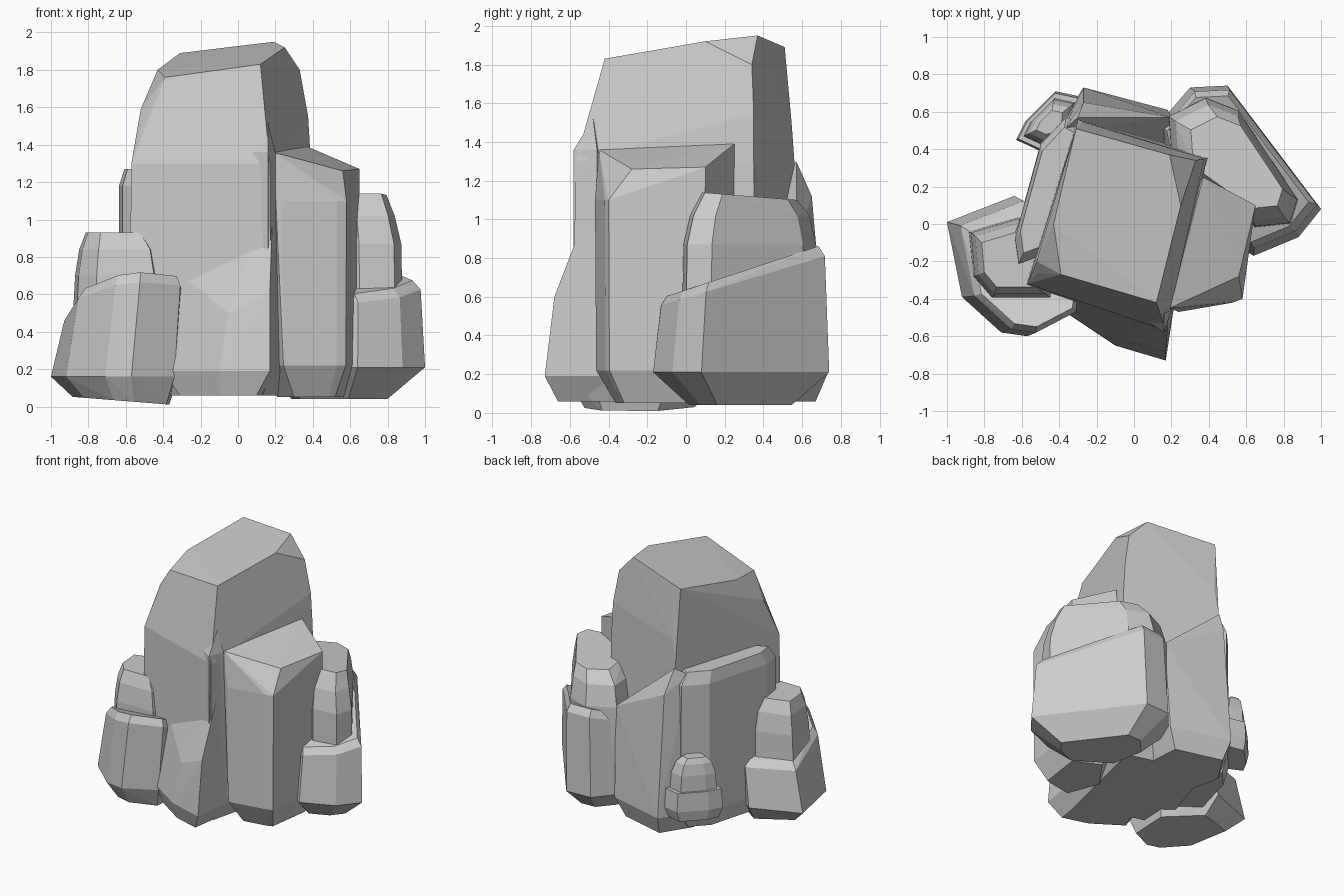
import bpy, bmesh, math


def rock(name, foot, levels, extra=()):
    """Faceted boulder: hull of a footprint repeated at levels
    (z, scale, dx, dy, tilt_x, tilt_y), plus optional extra corner points."""
    cx = sum(p[0] for p in foot) / len(foot)
    cy = sum(p[1] for p in foot) / len(foot)
    bm = bmesh.new()
    for level in levels:
        z, s, dx, dy, tx, ty = (tuple(level) + (0,) * 6)[:6]
        for x, y in foot:
            ox, oy = (x - cx) * s, (y - cy) * s
            bm.verts.new((cx + ox + dx, cy + oy + dy, z + tx * ox + ty * oy))
    for p in extra:
        bm.verts.new(p)
    hull = bmesh.ops.convex_hull(bm, input=bm.verts[:])
    loose = {g for g in hull["geom_interior"] + hull["geom_unused"]
             if isinstance(g, bmesh.types.BMVert)}
    bmesh.ops.delete(bm, geom=list(loose), context='VERTS')
    bmesh.ops.dissolve_limit(bm, angle_limit=math.radians(2),
                             verts=bm.verts[:], edges=bm.edges[:])
    bmesh.ops.recalc_face_normals(bm, faces=bm.faces[:])
    me = bpy.data.meshes.new(name)
    bm.to_mesh(me)
    bm.free()
    ob = bpy.data.objects.new(name, me)
    bpy.context.collection.objects.link(ob)
    return ob


# Tall central column with a chipped, sloping crown
rock("main_column",
     [(-.57, -.32), (.17, -.57), (.39, .35), (-.30, .56)],
     [(.06, .85), (.2, 1.03), (1.3, 1), (1.5, .92, .01, .03)],
     [(-.39, -.27, 1.76), (.12, -.42, 1.83), (.25, .1, 1.92), (.19, .37, 1.95),
      (.33, .34, 1.8), (-.31, .51, 1.89), (-.43, .0, 1.8),
      (-.52, -.2, 1.59), (.375, .35, 1.55)])

# Slabs leaning on the column
rock("front_slab",
     [(-.40, -.45), (-.1, -.65), (.17, -.73), (.22, -.4), (-.3, -.2)],
     [(.06, .72), (.19, 1)],
     [(.17, -.68, .6), (.18, -.59, .77), (-.05, -.62, .5), (-.3, -.4, .7),
      (.19, -.45, 1.2)])
rock("left_slab",
     [(-.64, -.08), (-.62, -.22), (-.3, -.1), (-.2, .5), (-.36, .58), (-.5, .43)],
     [(.08, .82), (.2, 1), (1.18, .98), (1.27, .84)])
rock("back_slab",
     [(-.27, .73), (.18, .61), (.2, .3), (-.4, .2), (-.45, .45)],
     [(.06, .78), (.2, 1)],
     [(-.3, .57, 1.3), (-.38, .5, 1.25), (-.27, .65, 1.12), (.2, .57, .88)])
rock("edge_chip",
     [(.07, -.52), (.16, -.58), (.20, -.46), (.1, -.4)],
     [(.6, 1.02), (1.36, 1)], [(.16, -.48, 1.52)])

# Shorter column at the front right
rock("right_column",
     [(.24, -.47), (.53, -.42), (.58, -.40), (.65, .1), (.35, .25), (.1, -.1)],
     [(.05, .64), (.22, .98), (1.1, 1)],
     [(.19, -.45, 1.36), (.37, .25, 1.39), (.65, .1, 1.27), (.56, -.28, 1.26),
      (.3, -.42, 1.28)])

# Stacked boulder at the back right
rock("right_boulder_lower",
     [(1, .08), (.88, -.07), (.64, -.17), (.2, .1), (.12, .52), (.3, .73), (.5, .74)],
     [(.04, .58), (.21, 1), (.68, .93, .01, .01, 0, .3),
      (.73, .86, 0, .01, 0, .33)])
rock("right_boulder_upper",
     [(.88, .13), (.84, 0), (.65, -.02), (.2, .3), (.18, .58), (.38, .68), (.56, .61)],
     [(.5, 1), (.87, .98), (1.02, .88), (1.12, .7, .02, 0, 0, -.08)])

# Stacked boulder at the front left
rock("left_boulder_lower",
     [(-1, .01), (-.92, -.39), (-.71, -.58), (-.57, -.6), (-.34, -.48),
      (-.32, -.1), (-.64, .15)],
     [(.03, .76, .03, 0, -.08), (.16, 1), (.57, .94, .05, 0, .08, -.3),
      (.62, .84, .06, 0, .08, -.35)])
rock("left_boulder_upper",
     [(-.89, -.04), (-.87, -.28), (-.77, -.4), (-.45, -.4), (-.4, -.2), (-.62, .04)],
     [(.35, 1), (.7, .96, .01), (.84, .86, .01), (.93, .66)])

# Small stacked stone at the back left
small = [(-.63, .45), (-.58, .55), (-.42, .71), (-.28, .68), (-.3, .45), (-.5, .39)]
rock("small_stone_lower", small, [(.2, .85), (.28, 1), (.42, .94)])
rock("small_stone_upper", small, [(.34, .8), (.54, .74), (.62, .6), (.66, .4)])
